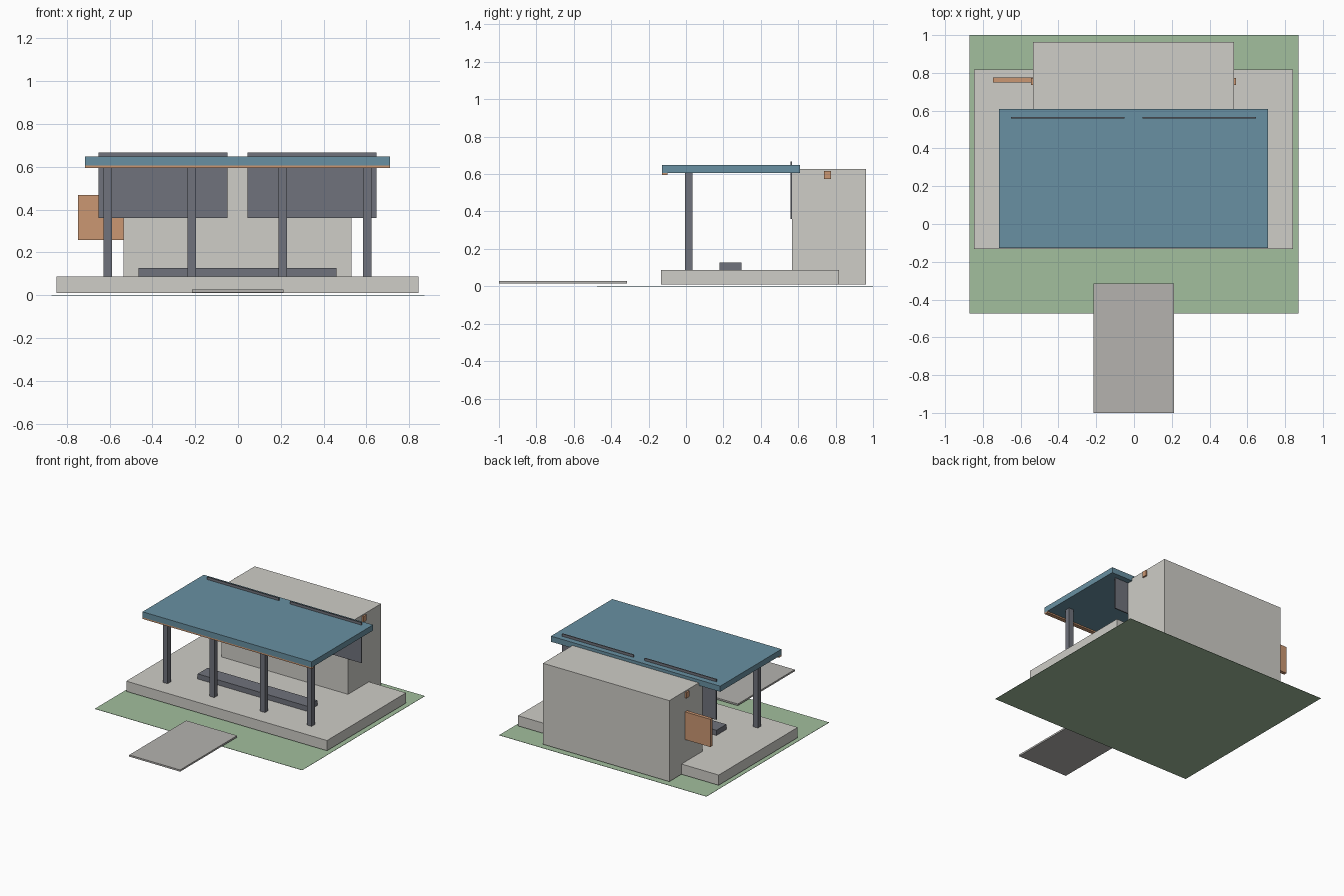
import bpy

if "Cube" in bpy.data.objects:
    bpy.data.objects.remove(bpy.data.objects["Cube"])


def material(name, rgb):
    m = bpy.data.materials.new(name)
    m.diffuse_color = (*rgb, 1)
    m.use_nodes = True
    m.node_tree.nodes["Principled BSDF"].inputs["Base Color"].default_value = m.diffuse_color
    return m


GREEN = material("grass", (0.36, 0.52, 0.34))
CONCRETE = material("concrete", (0.62, 0.61, 0.57))
PAVING = material("paving", (0.46, 0.45, 0.43))
STEEL = material("steel", (0.16, 0.17, 0.2))
BLUE = material("roof_blue", (0.14, 0.28, 0.36))
TIMBER = material("timber", (0.6, 0.31, 0.17))


def box(name, x, y, z, mat):
    """Box from (min, max) ranges on each axis."""
    ranges = (x, y, z)
    bpy.ops.mesh.primitive_cube_add(size=1, location=[(a + b) / 2 for a, b in ranges])
    ob = bpy.context.object
    ob.name = name
    ob.scale = [b - a for a, b in ranges]
    bpy.ops.object.transform_apply(location=False, rotation=False, scale=True)
    ob.data.materials.append(mat)
    return ob


# Site: lawn, entrance path and raised platform
box("lawn", (-0.872, 0.872), (-0.475, 1.0), (0, 0.002), GREEN)
box("path", (-0.215, 0.213), (-1.0, -0.315), (0.014, 0.027), PAVING)
box("platform", (-0.847, 0.842), (-0.133, 0.817), (0.01, 0.088), CONCRETE)

# Rear block
box("rear_block", (-0.534, 0.529), (0.567, 0.963), (0.01, 0.626), CONCRETE)

# Canopy roof with timber fascia along the front
box("roof", (-0.714, 0.71), (-0.128, 0.609), (0.606, 0.649), BLUE)
box("front_fascia", (-0.714, 0.71), (-0.128, -0.098), (0.595, 0.606), TIMBER)

# Row of posts
for i, x in enumerate((-0.609, -0.216, 0.21, 0.603)):
    box(f"post_{i + 1}", (x - 0.02, x + 0.02), (-0.005, 0.034), (0.088, 0.606), STEEL)

# Bench
box("bench", (-0.464, 0.459), (0.178, 0.297), (0.088, 0.127), STEEL)

# Two hanging screens that pass up through the roof
for side, x0 in (("left", -0.651), ("right", 0.045)):
    box(f"{side}_screen", (x0, x0 + 0.602), (0.559, 0.567), (0.36, 0.668), STEEL)

# Small lamps high on both side walls
box("left_lamp", (-0.546, -0.52), (0.737, 0.774), (0.574, 0.617), TIMBER)
box("right_lamp", (0.515, 0.541), (0.737, 0.774), (0.574, 0.617), TIMBER)

# Blank board projecting from the left wall
box("side_board", (-0.747, -0.532), (0.749, 0.775), (0.258, 0.469), TIMBER)
